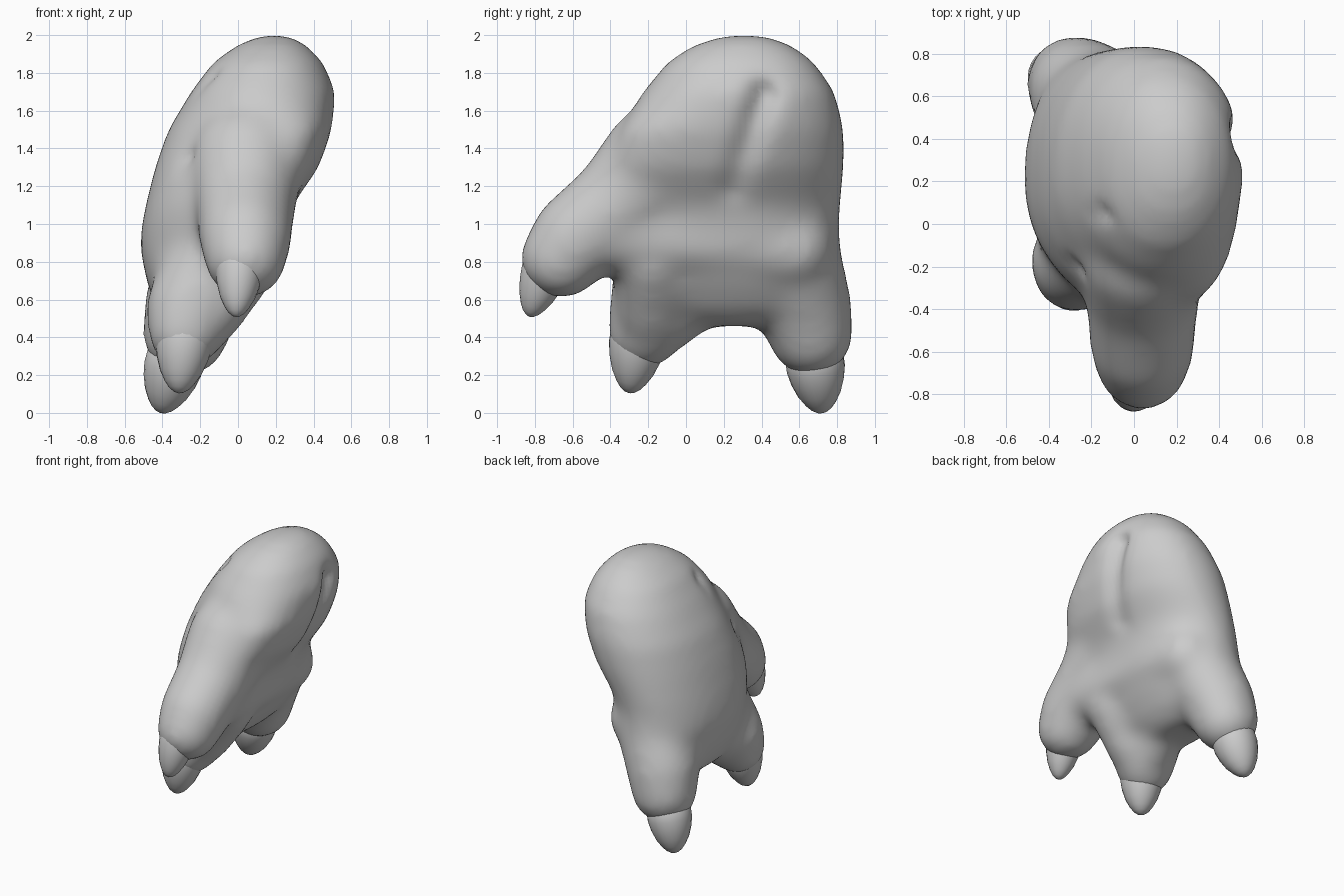
import bpy, bmesh, math
from mathutils import Vector

if "Cube" in bpy.data.objects:
    bpy.data.objects.remove(bpy.data.objects["Cube"])

def new_object(name, bm):
    me = bpy.data.meshes.new(name)
    bmesh.ops.recalc_face_normals(bm, faces=bm.faces)
    bm.to_mesh(me)
    bm.free()
    ob = bpy.data.objects.new(name, me)
    bpy.context.collection.objects.link(ob)
    return ob

def loft(bm, rings):
    """Skin closed rings of points and cap both ends."""
    vs = [[bm.verts.new(p) for p in r] for r in rings]
    n = len(vs[0])
    for a, b in zip(vs, vs[1:]):
        for i in range(n):
            bm.faces.new((a[i], a[(i + 1) % n], b[(i + 1) % n], b[i]))
    bm.faces.new(vs[0])
    bm.faces.new(vs[-1])

def sphere(bm, p, r):
    s = bmesh.ops.create_icosphere(bm, subdivisions=3, radius=r)
    bmesh.ops.translate(bm, verts=s["verts"], vec=p)

def chain(bm, pts, steps=6):
    """Row of blended balls: (x, y, z, radius)."""
    for a, b in zip(pts, pts[1:]):
        for k in range(steps + 1):
            v = Vector(a).lerp(Vector(b), k / steps)
            sphere(bm, v.xyz, v[3])

# Leaning palm: z, y min, y max, x min, x max
palm = [(2.0, .20, .42, .12, .27), (1.95, .04, .56, .0, .36), (1.86, -.10, .68, -.13, .45),
        (1.70, -.23, .79, -.25, .52), (1.50, -.35, .84, -.37, .50), (1.30, -.43, .84, -.44, .43),
        (1.10, -.44, .82, -.49, .29), (1.00, -.42, .81, -.51, .26), (.87, -.39, .82, -.52, .24),
        (.68, -.37, .83, -.48, .14), (.55, -.28, .76, -.43, .05), (.46, -.0, .5, -.36, -.06)]
rings = []
for z, y0, y1, x0, x1 in palm:
    ring = []
    shift = .13 if .8 < z < 1.6 else 0
    for i in range(48):
        a = math.tau * i / 48
        c, s = math.cos(a), math.sin(a)
        # the front edge leans towards the front toe
        ring.append(((x0 + x1) / 2 + (x1 - x0) / 2 * math.copysign(abs(c) ** .95, c) + shift * min(s, 0) ** 2,
                     (y0 + y1) / 2 + (y1 - y0) / 2 * math.copysign(abs(s) ** .92, s), z))
    rings.append(ring)
bm = bmesh.new()
loft(bm, rings)
paw = new_object("paw_source", bm)

# Three toes, web and knuckle ridge, fused with the palm
bm = bmesh.new()
bm.from_mesh(paw.data)
chain(bm, [(.05, -.14, 1.33, .31), (.04, -.34, 1.11, .27), (.04, -.57, .93, .25), (.04, -.66, .82, .22)])
chain(bm, [(-.12, -.10, .78, .28), (-.25, -.17, .56, .24), (-.28, -.22, .43, .20)])
chain(bm, [(-.24, -.19, .45, .19), (-.2, .0, .60, .2)])
chain(bm, [(-.12, .54, .85, .28), (-.24, .62, .58, .26), (-.28, .66, .42, .23)])
chain(bm, [(.06, -.45, .95, .21), (.05, .15, .91, .20), (-.01, .56, .87, .22)], 12)
chain(bm, [(.02, -.18, .80, .20), (-.16, -.18, .55, .20)])
bm.to_mesh(paw.data)
bm.free()
m = paw.modifiers.new("fuse", 'REMESH')
m.mode = 'VOXEL'
m.voxel_size = .03
m = paw.modifiers.new("soften", 'SMOOTH')
m.factor = .5
m.iterations = 32
dg = bpy.context.evaluated_depsgraph_get()
mesh = bpy.data.meshes.new_from_object(paw.evaluated_get(dg))
bpy.data.objects.remove(paw)
body = bpy.data.objects.new("paw_body", mesh)
bpy.context.collection.objects.link(body)

# Long crease on the palm side and dimples on the back
def dent(a, b, width, depth, side):
    a, b = Vector(a), Vector(b)
    for v, n in moves:
        if n.x * side < .15:
            continue
        p = Vector((v.co.y, v.co.z))
        t = max(0, min(1, (p - a).dot(b - a) / (b - a).length_squared))
        d = (p - a.lerp(b, t)).length / width
        if d < 3:
            v.co.x -= side * depth * (1 - .6 * t) * math.exp(-d * d)

moves = [(v, v.normal.copy()) for v in mesh.vertices]
dent((.41, 1.68), (.25, 1.20), .08, .07, 1)
dent((-.20, 1.35), (-.20, 1.30), .05, .025, -1)
dent((.05, 1.77), (.04, 1.72), .05, .025, -1)

# Rounded claws seated in the toe ends
def claw(name, base, tip, r):
    base, tip = Vector(base), Vector(tip)
    ax = tip - base
    q = ax.to_track_quat('Z', 'Y')
    prof = [(-.25, .8), (0, 1), (.2, 1), (.42, .91), (.65, .74), (.82, .53), (.92, .36), (.98, .18), (1, .04)]
    bm = bmesh.new()
    loft(bm, [[base + ax * t + q @ Vector((r * k * math.cos(math.tau * i / 24),
               r * k * math.sin(math.tau * i / 24), 0)) for i in range(24)] for t, k in prof])
    return new_object(name, bm)

claws = [claw("front_claw", (.01, -.73, .80), (-.01, -.83, .51), .125),
         claw("middle_claw", (-.28, -.25, .42), (-.315, -.30, .105), .15),
         claw("rear_claw", (-.33, .68, .29), (-.41, .72, .0), .155)]

for ob in [body] + claws:
    bpy.ops.object.select_all(action='DESELECT')
    ob.select_set(True)
    bpy.context.view_layer.objects.active = ob
    bpy.ops.object.shade_smooth_by_angle(angle=math.radians(60))
